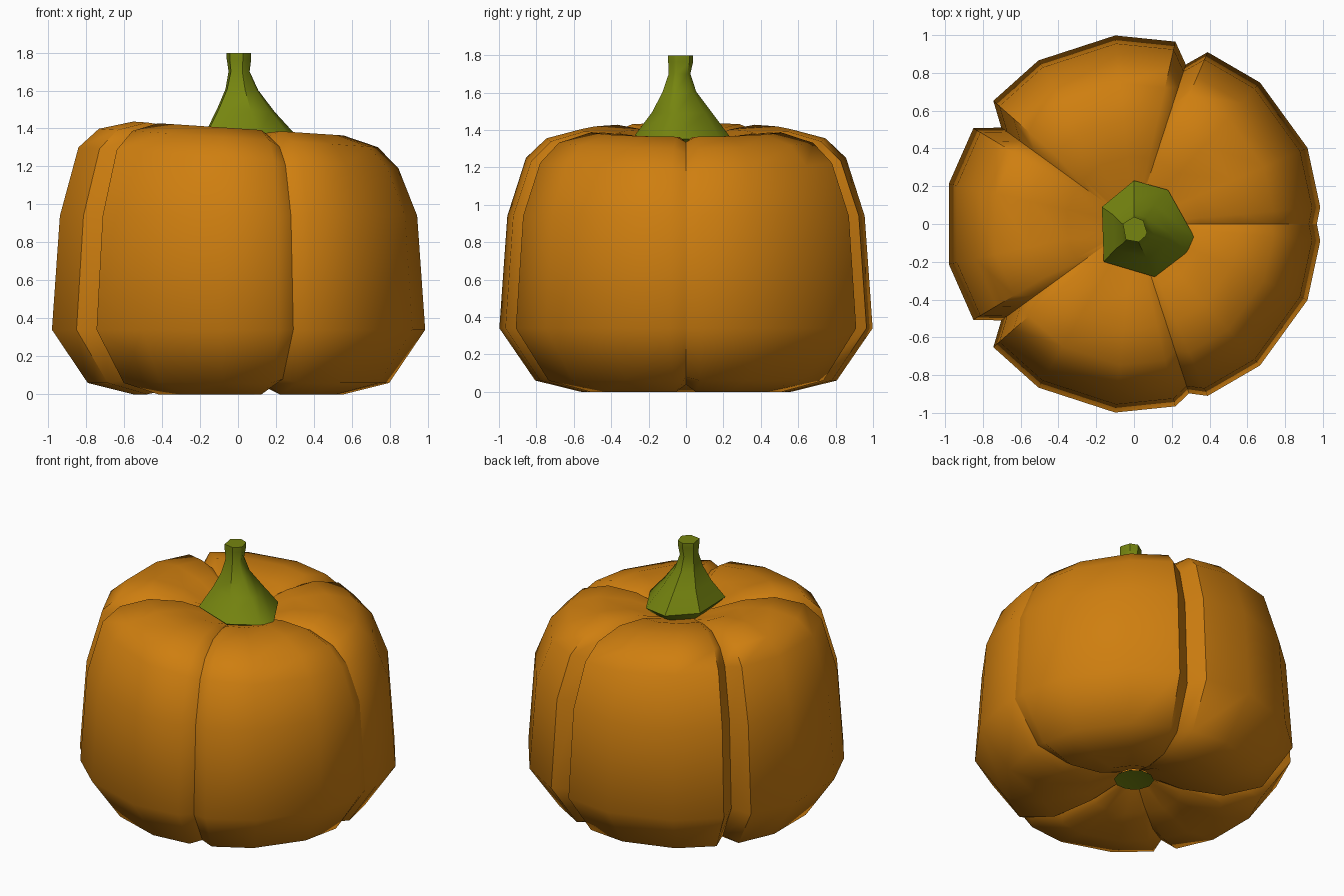
import bpy, bmesh, math

if "Cube" in bpy.data.objects:
    bpy.data.objects.remove(bpy.data.objects["Cube"])


def material(name, rgb):
    m = bpy.data.materials.new(name)
    m.diffuse_color = (*rgb, 1)
    m.use_nodes = True
    m.node_tree.nodes["Principled BSDF"].inputs["Base Color"].default_value = m.diffuse_color
    return m


ORANGE = material("pumpkin_orange", (0.62, 0.21, 0.005))
GREEN = material("stem_green", (0.18, 0.235, 0.005))
TILT = -0.066  # the top surface slopes down toward +x


def finish(bm, name, mat, angle):
    bmesh.ops.recalc_face_normals(bm, faces=bm.faces[:])
    me = bpy.data.meshes.new(name)
    bm.to_mesh(me)
    bm.free()
    me.materials.append(mat)
    ob = bpy.data.objects.new(name, me)
    bpy.context.collection.objects.link(ob)
    bpy.ops.object.select_all(action='DESELECT')
    ob.select_set(True)
    bpy.context.view_layer.objects.active = ob
    bpy.ops.object.shade_smooth_by_angle(angle=math.radians(angle))
    return ob


def strip(bm, rows, closed):
    for a, b in zip(rows, rows[1:]):
        n = len(a)
        for i in range(n if closed else n - 1):
            j = (i + 1) % n
            bm.faces.new((a[i], a[j], b[j], b[i]))


# Lobe profile: radius, height, share of tilt, drop of groove
PROFILE = [(0.10, 0.14, 0, 0.0), (0.30, 0.05, 0, -0.03), (0.565, 0.0, 0, -0.04),
           (0.81, 0.06, 0, -0.02), (1.003, 0.34, 0, 0), (0.96, 0.94, 0, 0),
           (0.86, 1.245, 1, 0.02), (0.75, 1.35, 1, 0.03), (0.565, 1.40, 1, 0.03),
           (0.36, 1.385, 1, 0.03), (0.17, 1.32, 1, 0.0)]
GROOVE = [0.965, 0.885, 0.866, 0.866, 0.94]  # groove depth at 0, 72, ... degrees


def lobe(k):
    bm = bmesh.new()
    columns = [(-36, GROOVE[k], 1), (-30.8, 0.987, 0), (-12.3, 1, 0),
               (12.3, 1, 0), (30.8, 0.987, 0), (36, GROOVE[(k + 1) % 5], 1)]
    rows = []
    for r, z, t, drop in PROFILE:
        row = []
        for ang, f, g in columns:
            a = math.radians(36 + 72 * k + ang)
            x, y = r * f * math.cos(a), r * f * math.sin(a)
            row.append(bm.verts.new((x, y, z + t * TILT * x - g * drop)))
        rows.append(row)
    strip(bm, rows, False)
    # close under the stem
    tip = bm.verts.new((0, 0, 1.30))
    for a, b in zip(rows[-1], rows[-1][1:]):
        bm.faces.new((a, b, tip))
    finish(bm, f"lobe_{k + 1}", ORANGE, 50)


for k in range(5):
    lobe(k)

# Stem: irregular ribbed base narrowing to a flared tip
BASE = [(0.32, -0.07), (0.18, 0.18), (0.0, 0.23), (-0.17, 0.09),
        (-0.16, -0.20), (0.11, -0.28), (0.28, -0.15)]
# scale, x shift, y shift, height, tilt share, roundness
RINGS = [(0.55, 0.02, 0.0, 1.27, 1, 0), (1.0, 0, 0, 1.37, 1, 0),
         (0.62, 0.0, -0.01, 1.50, 1, 0.1), (0.36, 0.0, -0.03, 1.605, 0.5, 0.3),
         (0.24, 0.0, -0.035, 1.70, 0, 0.8), (0.28, 0.0, -0.03, 1.765, 0, 0.9),
         (0.28, 0.0, -0.03, 1.797, 0, 0.9)]
bm = bmesh.new()
rows = []
for s, dx, dy, z, t, rnd in RINGS:
    row = []
    for bx, by in BASE:
        a = math.atan2(by, bx)
        x = s * (bx * (1 - rnd) + 0.245 * math.cos(a) * rnd) + dx
        y = s * (by * (1 - rnd) + 0.245 * math.sin(a) * rnd) + dy
        row.append(bm.verts.new((x, y, z + t * TILT * x)))
    rows.append(row)
strip(bm, rows, True)
bm.faces.new(rows[0])
bm.faces.new(rows[-1])
finish(bm, "stem", GREEN, 45)

# Small green patch in the hollow underneath
bm = bmesh.new()
ring = [bm.verts.new((0.125 * math.cos(i * math.tau / 10),
                      0.125 * math.sin(i * math.tau / 10), 0.12)) for i in range(10)]
centre = bm.verts.new((0, 0, 0.14))
for i in range(10):
    bm.faces.new((ring[(i + 1) % 10], ring[i], centre))
ob = finish(bm, "bottom_patch", GREEN, 45)
if ob.data.polygons[0].normal.z > 0:
    ob.data.flip_normals()
